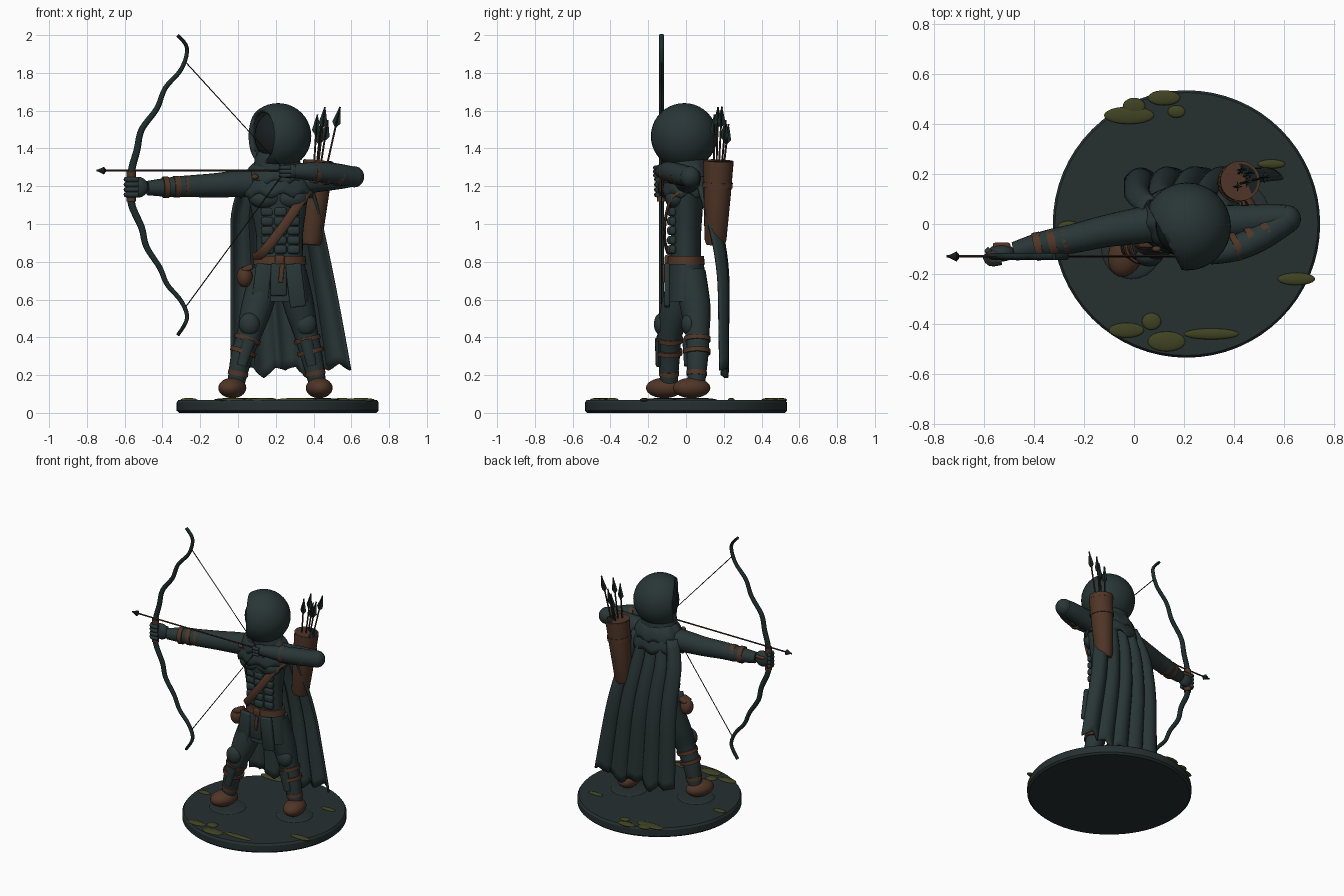
import bpy, bmesh, math
from mathutils import Vector, Matrix

if "Cube" in bpy.data.objects:
    bpy.data.objects.remove(bpy.data.objects["Cube"])


def material(name, *rgb):
    m = bpy.data.materials.new(name)
    m.use_nodes = True
    m.diffuse_color = (*rgb, 1)
    m.node_tree.nodes["Principled BSDF"].inputs["Base Color"].default_value = (*rgb, 1)
    return m


CLOTH = material("dark teal cloth", .022, .036, .037)
STONE = material("slate base", .019, .029, .03)
SHADE = material("deep shadow", .009, .014, .015)
LEATHER = material("brown leather", .08, .036, .02)
MOSS = material("moss green", .05, .056, .016)
BOW = material("bow wood", .012, .026, .024)
SHAFT = material("dark arrow wood", .03, .018, .012)


def finish(name, bm, mat, angle=45):
    bmesh.ops.recalc_face_normals(bm, faces=bm.faces)
    me = bpy.data.meshes.new(name)
    bm.to_mesh(me)
    bm.free()
    me.materials.append(mat)
    for p in me.polygons:
        p.use_smooth = True
    me.set_sharp_from_angle(angle=math.radians(angle))
    ob = bpy.data.objects.new(name, me)
    bpy.context.scene.collection.objects.link(ob)
    return ob


def catmull(pts, steps):
    """Rounds off a list of equal-length tuples."""
    out, n = [], len(pts)
    for i in range(n - 1):
        a, b, c, d = (Vector(pts[max(0, min(n - 1, i + k))]) for k in (-1, 0, 1, 2))
        for s in range(steps):
            t = s / steps
            out.append(b + ((c - a) * t + (2 * a - 5 * b + 4 * c - d) * t**2
                            + (3 * b - a - 3 * c + d) * t**3) / 2)
    return out + [Vector(pts[-1])]


def tube(name, pts, mat, sides=16, steps=1, angle=45):
    """Lofts rings along x, y, z, radius[, depth radius]."""
    pts = [tuple(p) + ((p[3],) if len(p) == 4 else ()) for p in pts]
    pts = catmull(pts, steps)
    bm, rings = bmesh.new(), []
    for i, p in enumerate(pts):
        c = Vector(p[:3])
        t = (Vector(pts[min(i + 1, len(pts) - 1)][:3]) - Vector(pts[max(i - 1, 0)][:3])).normalized()
        u = t.cross(Vector((1, 0, 0) if abs(t.y) > .9 else (0, 1, 0))).normalized()
        v = u.cross(t)
        ang = [2 * math.pi * k / sides for k in range(sides)]
        rings.append([bm.verts.new(c + u * p[3] * math.cos(a) + v * p[4] * math.sin(a)) for a in ang])
    for r, s in zip(rings, rings[1:]):
        for k in range(sides):
            bm.faces.new((r[k - 1], r[k], s[k], s[k - 1]))
    bm.faces.new(rings[0])
    bm.faces.new(rings[-1])
    return finish(name, bm, mat, angle)


def ball(name, loc, size, mat, turn=0):
    bm = bmesh.new()
    m = Matrix.Translation(loc) @ Matrix.Rotation(turn, 4, "Z") @ Matrix.Diagonal((*size, 1))
    bmesh.ops.create_uvsphere(bm, u_segments=24, v_segments=14, radius=1, matrix=m)
    return finish(name, bm, mat)


def box(name, loc, size, mat, tilt=0, bevel=.008):
    bm = bmesh.new()
    m = Matrix.Translation(loc) @ Matrix.Rotation(tilt, 4, "Y") @ Matrix.Diagonal((*size, 1))
    bmesh.ops.create_cube(bm, size=1, matrix=m)
    bmesh.ops.bevel(bm, geom=bm.edges[:], offset=bevel, segments=2, affect="EDGES", profile=.5)
    return finish(name, bm, mat, 60)


def sheet(name, f, nu, nv, mat, thick):
    """Cloth surface from a function of u and v."""
    bm = bmesh.new()
    g = [[bm.verts.new(f(i / nu, j / nv)) for i in range(nu + 1)] for j in range(nv + 1)]
    for j in range(nv):
        for i in range(nu):
            bm.faces.new((g[j][i], g[j][i + 1], g[j + 1][i + 1], g[j + 1][i]))
    bmesh.ops.remove_doubles(bm, verts=bm.verts, dist=.0001)
    ob = finish(name, bm, mat, 70)
    mod = ob.modifiers.new("thickness", "SOLIDIFY")
    mod.thickness, mod.offset = thick, 0
    return ob


def bands(name, a, b, r, spots, width=.012):
    """Leather rings around the line from a to b."""
    a, b = Vector(a), Vector(b)
    d = (b - a).normalized() * width
    for i, t in enumerate(spots):
        c = a.lerp(b, t)
        tube(f"{name}_{i + 1}", [(*(c - d), r), (*(c + d), r)], LEATHER)


# Round base with moss patches
tube("base", [(.21, 0, 0, .522), (.21, 0, .012, .535), (.21, 0, .055, .535), (.21, 0, .068, .526)], STONE, 64, angle=25)
moss = [(-.02, .435, .1, .035), (0, .47, .045, .035), (.12, .505, .065, .03), (.17, .45, .035, .025),
        (.55, .24, .055, .018), (.65, -.22, .075, .025), (.31, -.44, .11, .022), (.13, -.47, .075, .04),
        (.07, -.39, .038, .034), (-.03, -.425, .07, .03), (-.26, -.01, .045, .022)]
for i, (x, y, a, b) in enumerate(moss):
    ball(f"moss_{i + 1}", (x, y, .068), (a, b, .011), MOSS)

# Legs, knee guards and boots
legs = {"right": [(.15, 0, .74, .085), (.1, -.05, .56, .083), (.06, -.085, .42, .066), (.02, -.09, .3, .058), (-.01, -.09, .16, .046)],
        "left": [(.28, .02, .74, .085), (.325, .05, .56, .08), (.36, .06, .42, .064), (.39, .06, .3, .058), (.42, .055, .16, .046)]}
for side, p in legs.items():
    tube(side + "_leg", p, CLOTH, 20, 4)
    bands(side + "_shin_band", p[2][:3], p[3][:3], .071, (.25, .8))
    bands(side + "_ankle_band", p[3][:3], p[4][:3], .054, (.65,))
    k = Vector(p[2][:3])
    ball(side + "_knee_guard", k + Vector((0, -.045, .05)), (.055, .04, .06), CLOTH)
    tube(side + "_shin_guard", [(k.x, k.y - .06, .39, .035, .02), (p[3][0], p[3][1] - .055, .25, .025, .015)], CLOTH, 12)
    ax, ay = p[4][:2]
    turn = -.35 if side == "right" else .15
    ball(side + "_boot", (ax - .02 if turn < 0 else ax + .01, ay - .025, .132), (.07, .1, .054), LEATHER, turn)
    ball(side + "_ground_patch", (ax, ay - .01, .068), (.12, .12, .012), STONE)

# Torso, skirt and plated armour
tube("torso", [(.22, 0, .7, .13, .085), (.22, 0, .82, .125, .08), (.22, 0, .95, .125, .08), (.215, 0, 1.1, .15, .09),
               (.21, 0, 1.2, .165, .09), (.21, 0, 1.27, .12, .08), (.21, 0, 1.34, .08, .07)], CLOTH, 28, 3)
tube("skirt", [(.22, .005, .8, .132, .088), (.22, .005, .7, .148, .1), (.22, .005, .59, .158, .108)], CLOTH, 28, 2)
for i, (x, bottom, tilt) in enumerate([(.125, .56, .12), (.215, .62, 0), (.305, .56, -.12)]):
    box(f"skirt_panel_{i + 1}", (x, -.1, (.79 + bottom) / 2), (.085, .03, .79 - bottom), CLOTH, tilt)
for row in range(5):
    for col in (-1, 0, 1):
        box(f"belly_plate_{row + 1}_{col + 2}", (.225 + .07 * col, -.082 + .012 * abs(col), .865 + .05 * row),
            (.066, .035, .045), CLOTH, 0, .012)
for x in (.145, .285):
    ball("chest_plate", (x, -.055, 1.135), (.085, .055, .055), CLOTH)

# Belt, pouch and diagonal strap
tube("belt", [(.22, 0, .785, .142, .1), (.22, 0, .83, .137, .095)], LEATHER, 28)
box("belt_buckle", (.22, -.103, .808), (.05, .02, .055), LEATHER)
box("belt_tab", (.23, -.12, .74), (.025, .012, .1), LEATHER, .1, .004)
ball("pouch", (.035, -.06, .72), (.042, .045, .055), LEATHER)
box("pouch_flap", (.05, -.06, .765), (.06, .07, .03), LEATHER, -.4)
tube("chest_strap", [(.39, .03, 1.2, .025, .008), (.35, -.07, 1.15, .025, .008), (.25, -.112, 1, .025, .008),
                     (.14, -.1, .86, .025, .008), (.09, -.03, .82, .025, .008)], LEATHER, 8, 4)


# Shoulder mantle with scalloped layers
def mantle(top, bottom, rx, ry, phase):
    def f(u, v):
        a = 2 * math.pi * u
        s = .55 + .45 * math.sin(v * math.pi / 2)
        z = top + (bottom - top) * v**1.4 + .014 * v * math.cos(9 * a + phase)
        return (.205 + rx * s * math.cos(a), .015 + ry * s * math.sin(a), z)
    return f


sheet("mantle_lower", mantle(1.29, 1.15, .19, .135, 0), 54, 6, CLOTH, .012)
sheet("mantle_upper", mantle(1.33, 1.22, .165, .125, 2), 54, 6, CLOTH, .014)
ball("mantle_clasp", (.09, -.1, 1.25), (.018, .012, .014), LEATHER)


# Cape with rounded folds and a ragged hem
def cape(u, v):
    left = .03 - .065 * math.sin(min(v * 4, 1) * math.pi / 2)
    right = .37 + .225 * v**.8
    hem = .205 + .035 * abs((u * 11) % 2 - 1) + .02 * math.sin(u * 17) + .04 * max(0, u - .85) / .15
    y = .085 + .11 * math.sin(min(1, v * 1.7) * math.pi / 2) - .012 * max(0, v - .6)
    fold = abs(math.sin(5 * math.pi * u))**.7
    return (left + (right - left) * u, y + .042 * fold - .012 - .03 * (1 - v) * abs(2 * u - 1)**3,
            1.25 + (hem - 1.25) * v)


sheet("cape", cape, 66, 20, CLOTH, .012)

# Hood, cut open towards the target, with the shaded face inside
centre, aim = Vector((.212, -.01, 1.465)), Vector((-.88, -.47, 0)).normalized()
bm = bmesh.new()
bmesh.ops.create_uvsphere(bm, u_segments=32, v_segments=20, radius=1,
                          matrix=Matrix.Translation(centre) @ Matrix.Diagonal((.176, .176, .175, 1)))
bmesh.ops.bisect_plane(bm, geom=bm.verts[:] + bm.edges[:] + bm.faces[:], plane_co=centre + aim * .1,
                       plane_no=aim, clear_outer=True)
hood = finish("hood", bm, CLOTH)
mod = hood.modifiers.new("thickness", "SOLIDIFY")
mod.thickness = .022
ball("face", centre + aim * .0, (.125, .125, .14), SHADE)
tube("hood_neck", [(.21, .01, 1.25, .14, .11), (.21, .005, 1.34, .12, .11), (.22, 0, 1.38, .1, .1)], CLOTH, 24, 2)

# Bow arm
tube("right_arm", [(.14, .01, 1.215, .075), (.03, -.005, 1.215, .073), (-.12, -.03, 1.205, .064), (-.25, -.06, 1.2, .058),
                   (-.36, -.08, 1.195, .052), (-.48, -.11, 1.19, .038)], CLOTH, 20, 4)
bands("right_arm_band", (-.25, -.06, 1.2), (-.48, -.11, 1.19), .057, (.08, .33, .58), .015)
ball("right_hand", (-.53, -.115, 1.195), (.055, .035, .055), CLOTH)
box("right_glove_wrap", (-.53, -.095, 1.215), (.07, .04, .02), LEATHER)
for i in range(4):
    z = 1.155 + .027 * i
    tube("right_finger", [(-.53, -.15, z, .014), (-.575, -.155, z, .014), (-.592, -.125, z, .014), (-.575, -.1, z, .013)],
         CLOTH, 8, 3)

# String arm
tube("left_upper_arm", [(.3, .01, 1.22, .07), (.42, .01, 1.235, .066), (.54, .02, 1.245, .06), (.61, .025, 1.25, .052)], CLOTH, 20, 3)
ball("left_elbow", (.615, .02, 1.25), (.053, .055, .056), CLOTH)
tube("left_forearm", [(.61, .015, 1.25, .054), (.5, -.055, 1.268, .056), (.4, -.1, 1.278, .05), (.3, -.125, 1.28, .038)], CLOTH, 20, 4)
bands("left_arm_band", (.56, -.02, 1.258), (.36, -.113, 1.278), .058, (.15, .45, .75), .013)
ball("left_hand", (.275, -.13, 1.28), (.055, .035, .038), CLOTH)
for i in range(3):
    z = 1.258 + .02 * i
    tube("left_finger", [(.28, -.16, z, .012), (.24, -.162, z, .012), (.225, -.14, z, .011)], CLOTH, 8, 3)

# Bow and string
path = [(-.32, 2), (-.27, 1.93), (-.3, 1.82), (-.385, 1.72), (-.43, 1.61), (-.51, 1.5), (-.535, 1.39), (-.562, 1.29), (-.565, 1.2),
        (-.562, 1.1), (-.51, .98), (-.485, .88), (-.415, .77), (-.375, .68), (-.3, .59), (-.27, .5), (-.32, .41)]
tube("bow", [(x, -.13, z, .021 - .012 * abs(z - 1.2) / .8, .014) for x, z in path], BOW, 10, 5)
tube("bow_grip", [(-.565, -.13, 1.12, .024), (-.565, -.13, 1.28, .024)], LEATHER, 12)
tube("bow_string", [(-.28, -.13, 1.86, .003), (.25, -.13, 1.28, .003), (-.285, -.13, .55, .003)], SHAFT, 6)


def arrow(name, nock, tip, fletch, head):
    a, b = Vector(nock), Vector(tip)
    tube(name + "_shaft", [(*a, .005), (*b, .005)], SHAFT, 8)
    d = (b - a).normalized()
    if head:
        tube(name + "_head", [(*(b - d * .05), .008), (*(b - d * .04), .02), (*b, .001)], SHADE, 8)
    if fletch:
        for wide, deep in ((.021, .003), (.003, .021)):
            tube(name + "_feather", [(*(a + d * t), wide * s + .002, deep * s + .002) for t, s in
                                     ((.015, .2), (.05, .6), (.085, 1), (.11, .1))], BOW, 4)


arrow("drawn_arrow", (.25, -.13, 1.283), (-.75, -.13, 1.283), False, True)

# Quiver with spare arrows
low, high = Vector((.385, .155, .89)), Vector((.425, .172, 1.33))
tube("quiver", [(*low, .048), (*low.lerp(high, .06), .058), (*low.lerp(high, .6), .072), (*high, .08)], LEATHER, 24)
bands("quiver_band", low, high, .08, (.72, .98), .014)
tube("quiver_mouth", [(*high, .07), (*(high + Vector((0, 0, .003))), .07)], SHADE, 20)
for i, (x, y, z) in enumerate([(.42, .15, 1.58), (.46, .17, 1.62), (.475, .21, 1.55), (.54, .19, 1.62), (.44, .225, 1.53)]):
    arrow(f"spare_arrow_{i + 1}", (x, y, z), (.4 + (x - .46) * .3, .16 + (y - .18) * .4, 1.1), True, False)
